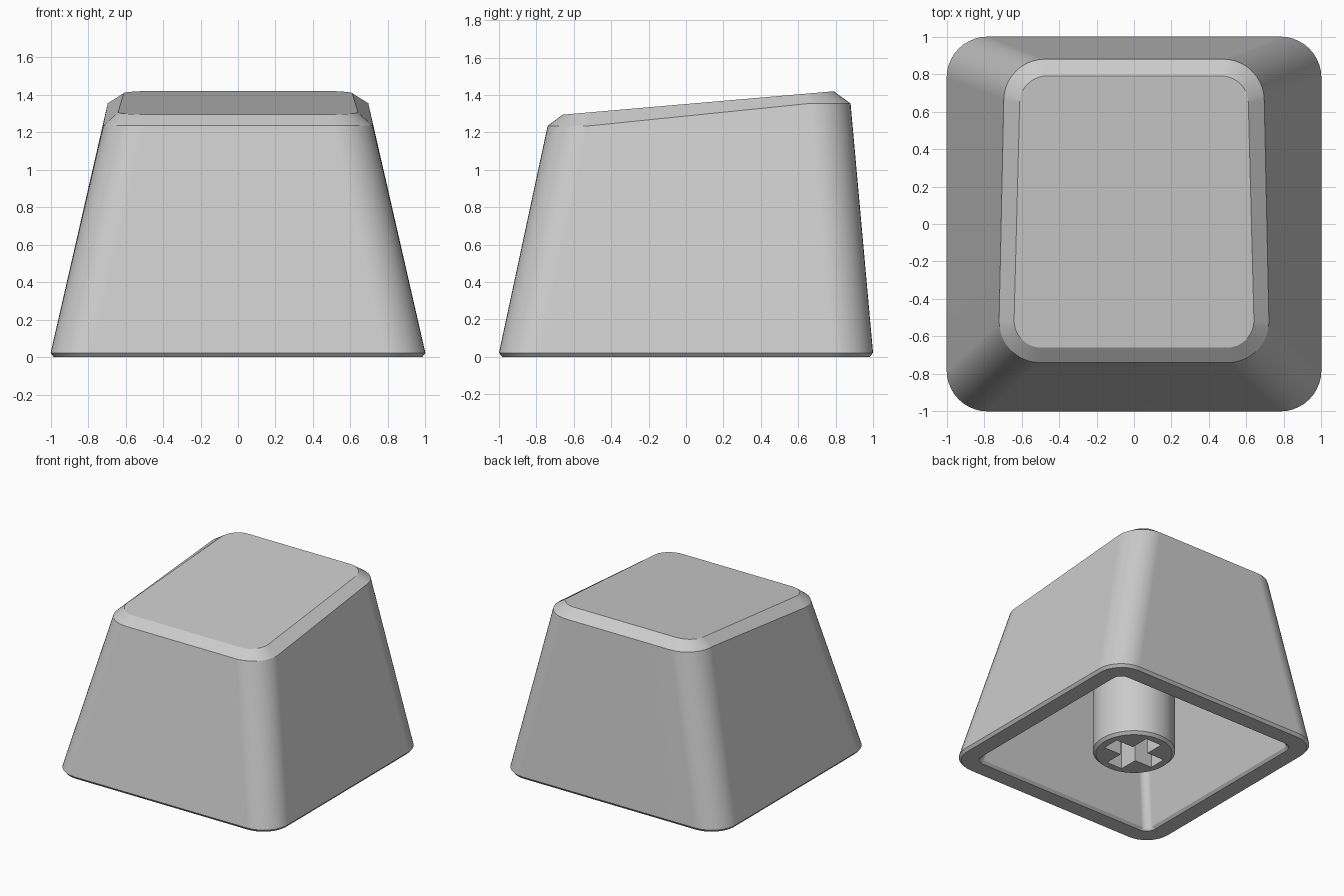
import bpy, bmesh
from math import cos, sin, pi, radians

cube = bpy.data.objects.get("Cube")
if cube:
    bpy.data.objects.remove(cube, do_unlink=True)

# Plastic
grey = bpy.data.materials.new("grey plastic")
grey.use_nodes = True
grey.diffuse_color = (0.6, 0.6, 0.6, 1)
grey.node_tree.nodes["Principled BSDF"].inputs["Base Color"].default_value = (0.6, 0.6, 0.6, 1)

STEPS = 10  # segments in each rounded corner


def make_object(name, bm):
    bmesh.ops.recalc_face_normals(bm, faces=bm.faces)
    mesh = bpy.data.meshes.new(name)
    bm.to_mesh(mesh)
    bm.free()
    mesh.materials.append(grey)
    obj = bpy.data.objects.new(name, mesh)
    bpy.context.collection.objects.link(obj)
    return obj


def smooth(obj):
    bpy.ops.object.select_all(action="DESELECT")
    obj.select_set(True)
    bpy.context.view_layer.objects.active = obj
    bpy.ops.object.shade_smooth_by_angle(angle=radians(30))
    weighted = obj.modifiers.new("Even normals", "WEIGHTED_NORMAL")
    weighted.keep_sharp = True


def ring(bm, x_front, x_back, y_front, y_back, r, z_front, z_back, level_ends=False):
    """Rounded trapezoid outline whose height rises from front to back."""
    corners = [(x_back - r, y_back - r), (r - x_back, y_back - r),
               (r - x_front, y_front + r), (x_front - r, y_front + r)]
    pad = r if level_ends else 0
    verts = []
    for i, (cx, cy) in enumerate(corners):
        for k in range(STEPS + 1):
            a = (i + k / STEPS) * pi / 2
            x, y = cx + r * cos(a), cy + r * sin(a)
            t = (y - y_front - pad) / (y_back - y_front - 2 * pad)
            t = min(max(t, 0), 1)
            verts.append(bm.verts.new((x, y, z_front + t * (z_back - z_front))))
    return verts


def square(bm, half, r, z):
    return ring(bm, half, half, -half, half, r, z, z)


# Hollow cap: outside from the top down, round the rim, then up the inside
bm = bmesh.new()
rings = [
    ring(bm, 0.64, 0.61, -0.66, 0.79, 0.145, 1.295, 1.42),
    ring(bm, 0.72, 0.695, -0.74, 0.88, 0.22, 1.235, 1.355, True),
    square(bm, 1.0, 0.22, 0.022),
    square(bm, 0.982, 0.205, 0),
    square(bm, 0.85, 0.08, 0),
    square(bm, 0.83, 0.06, 0.02),
    ring(bm, 0.58, 0.56, -0.60, 0.73, 0.06, 1.12, 1.23),
]
for upper, lower in zip(rings, rings[1:]):
    n = len(upper)
    for i in range(n):
        j = (i + 1) % n
        bm.faces.new((upper[i], upper[j], lower[j], lower[i]))
bm.faces.new(rings[0])
bm.faces.new(rings[-1])
smooth(make_object("cap_shell", bm))

# Round stem with a chamfered lower edge
bm = bmesh.new()
bmesh.ops.create_cone(bm, cap_ends=True, segments=48, radius1=0.31, radius2=0.31, depth=1.2)
bmesh.ops.translate(bm, verts=bm.verts, vec=(0, 0, 0.6))
low_edges = [e for e in bm.edges if all(v.co.z < 0.01 for v in e.verts)]
bmesh.ops.bevel(bm, geom=low_edges, offset=0.022, segments=1, affect="EDGES")
stem = make_object("stem", bm)

# Cross-shaped socket cut into the stem
for half_x, half_y in ((0.23, 0.072), (0.072, 0.23)):
    bm = bmesh.new()
    bmesh.ops.create_cube(bm, size=2)
    bmesh.ops.scale(bm, vec=(half_x, half_y, 0.42), verts=bm.verts)
    cutter = make_object("socket_cutter", bm)
    cutter.hide_render = True
    cut = stem.modifiers.new("Socket", "BOOLEAN")
    cut.operation = "DIFFERENCE"
    cut.solver = "EXACT"
    cut.object = cutter
    bpy.context.view_layer.objects.active = stem
    bpy.ops.object.modifier_apply(modifier=cut.name)
    bpy.data.objects.remove(cutter, do_unlink=True)
smooth(stem)
